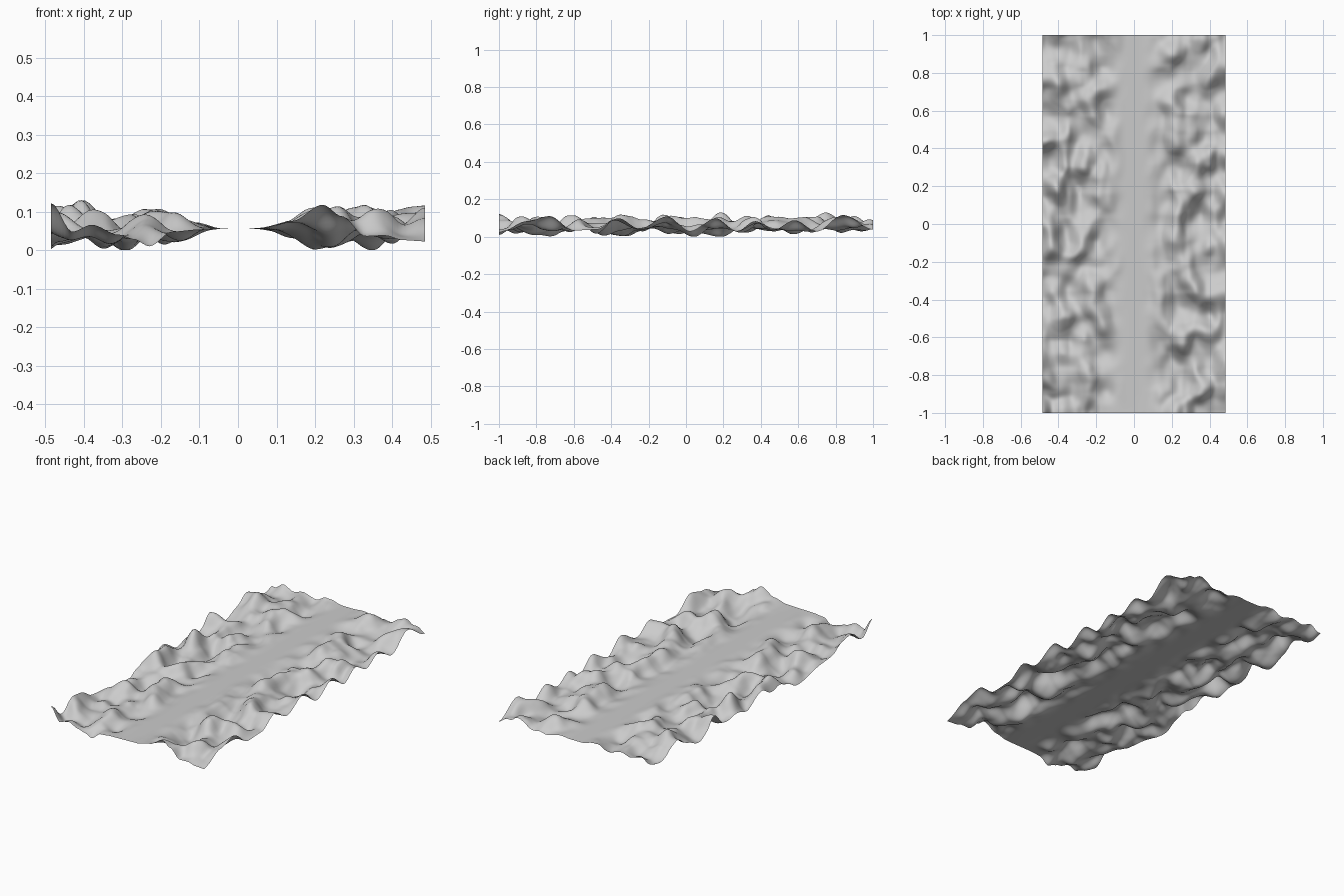
import bpy, bmesh
from mathutils import noise, Vector

if "Cube" in bpy.data.objects:
    bpy.data.objects.remove(bpy.data.objects["Cube"])

HALF_X, HALF_Y, BASE = 0.485, 1.0, 0.058
RISE, DROP = 0.078, 0.056
NX, NY = 110, 226

# Heights read along the front rim (x, z) and right rim (y, z)
FRONT = [(-.485, .124), (-.43, .05), (-.38, .068), (-.31, .042), (-.27, .03), (-.23, .012),
         (-.17, .05), (-.1, .056), (0, .058), (.06, .06), (.14, .078), (.22, .12), (.27, .09),
         (.33, .038), (.38, .04), (.43, .028), (.485, .025)]
RIGHT = [(-1, .025), (-.85, .085), (-.73, .112), (-.6, .035), (-.48, .04), (-.36, .1), (-.25, .045),
         (-.1, .11), (.02, .03), (.16, .1), (.27, .03), (.37, .085), (.47, .04), (.58, .09),
         (.7, .03), (.84, .118), (1, .04)]


def smoothstep(t):
    t = max(0.0, min(1.0, t))
    return t * t * (3 - 2 * t)


def rim(points, t):
    for (a, za), (b, zb) in zip(points, points[1:]):
        if t <= b:
            return za + (zb - za) * smoothstep((t - a) / (b - a))
    return points[-1][1]


def bumps(x, y):
    # Rolling bumps that fade out into the level road strip
    n = noise.noise(Vector((x * 9.5 + 3.3, y * 7.5 + 7.7, 1.4)))
    n += 0.3 * noise.noise(Vector((x * 15 + 9.1, y * 12 + 2.2, 5.6)))
    return n * smoothstep((abs(x) - 0.03) / 0.2)


# Terrain sheet
bm = bmesh.new()
bmesh.ops.create_grid(bm, x_segments=NX, y_segments=NY, size=1.0)
for v in bm.verts:
    v.co.x *= HALF_X
    v.co.z = bumps(v.co.x, v.co.y)
top = max(v.co.z for v in bm.verts)
low = -min(v.co.z for v in bm.verts)
for v in bm.verts:
    x, y, n = v.co
    n = n / ((top + low) / 2)
    n = max(-1, min(1, n))
    z = BASE + (RISE if n > 0 else DROP) * n
    # Blend to the rim outlines
    wf = smoothstep(1 - (y + HALF_Y) / 0.1)
    z += (rim(FRONT, x) - z) * wf
    wr = smoothstep(1 - (HALF_X - x) / 0.08) * (1 - wf)
    z += (rim(RIGHT, y) - z) * wr
    v.co.z = z
base = min(v.co.z for v in bm.verts)
for v in bm.verts:
    v.co.z -= base
for f in bm.faces:
    f.smooth = True
mesh = bpy.data.meshes.new("valley_terrain")
bm.to_mesh(mesh)
bm.free()
terrain = bpy.data.objects.new("valley_terrain", mesh)
bpy.context.collection.objects.link(terrain)
